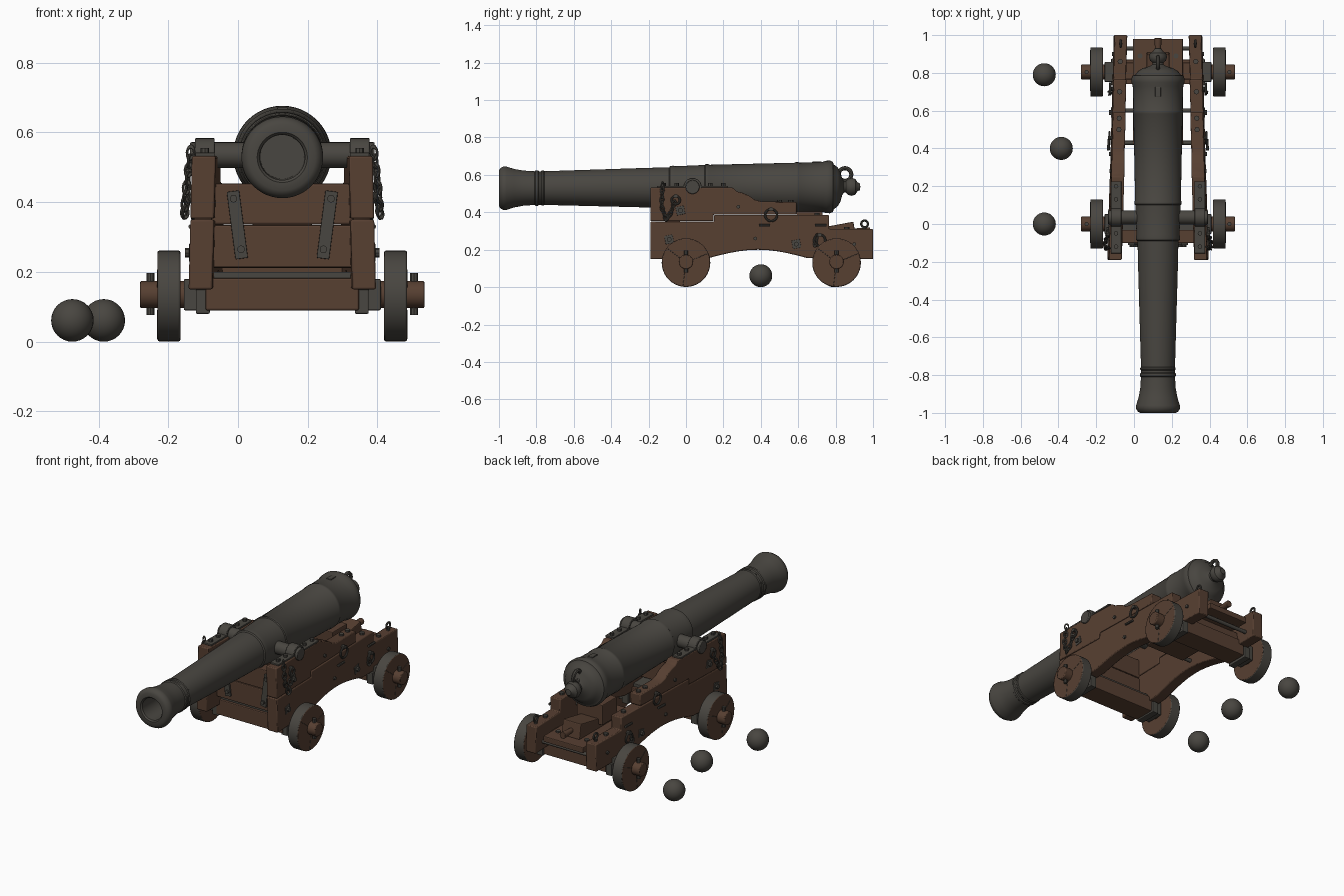
import bpy, bmesh, math
from mathutils import Vector, Matrix

if "Cube" in bpy.data.objects:
    bpy.data.objects.remove(bpy.data.objects["Cube"])

CX, CZ = 0.127, 0.535          # barrel axis


def mat(name, c):
    m = bpy.data.materials.new(name)
    m.diffuse_color = (*c, 1)
    m.use_nodes = True
    m.node_tree.nodes["Principled BSDF"].inputs["Base Color"].default_value = m.diffuse_color
    return m


WOOD = mat("brown wood", (0.095, 0.05, 0.031))
IRON = mat("dark iron", (0.066, 0.061, 0.052))


def finish(bm, name, m, smooth=True, bevel=0):
    bmesh.ops.recalc_face_normals(bm, faces=bm.faces)
    me = bpy.data.meshes.new(name)
    bm.to_mesh(me)
    bm.free()
    ob = bpy.data.objects.new(name, me)
    bpy.context.collection.objects.link(ob)
    me.materials.append(m)
    if bevel:
        b = ob.modifiers.new("bevel", 'BEVEL')
        b.width, b.segments = bevel, 2
        b.limit_method = 'ANGLE'
    if smooth:
        bpy.ops.object.select_all(action='DESELECT')
        ob.select_set(True)
        bpy.context.view_layer.objects.active = ob
        bpy.ops.object.shade_smooth_by_angle(angle=math.radians(35))
    return ob


def box(name, c, s, m, bevel=0.005, rot=None):
    bm = bmesh.new()
    bmesh.ops.create_cube(bm, size=1)
    M = Matrix.Translation(c) @ (rot or Matrix()) @ Matrix.Diagonal((*s, 1))
    bm.transform(M)
    return finish(bm, name, m, False, bevel)


def rod(name, a, b, r, m, seg=20, bevel=0, r2=None):
    a, b = Vector(a), Vector(b)
    bm = bmesh.new()
    bmesh.ops.create_cone(bm, cap_ends=True, segments=seg, radius1=r,
                          radius2=r if r2 is None else r2, depth=(b - a).length)
    q = Vector((0, 0, 1)).rotation_difference(b - a)
    bm.transform(Matrix.Translation((a + b) / 2) @ q.to_matrix().to_4x4())
    return finish(bm, name, m, True, bevel)


def lathe(name, prof, m, seg=48):
    # profile of (y, radius) spun about the barrel axis, which dips slightly forward
    bm = bmesh.new()
    vs = [bm.verts.new((r, y, 0)) for y, r in prof]
    es = [bm.edges.new(p) for p in zip(vs, vs[1:])]
    bmesh.ops.spin(bm, geom=vs + es, axis=(0, 1, 0), cent=(0, 0, 0),
                   angle=2 * math.pi, steps=seg)
    bmesh.ops.remove_doubles(bm, verts=bm.verts, dist=1e-5)
    for v in bm.verts:
        v.co += Vector((CX, 0, CZ + 0.004 * (v.co.y - 0.6)))
    return finish(bm, name, m)


def torus(name, c, R, r, m, axis='X', stretch=1.0, seg=18, twist=None):
    bm = bmesh.new()
    bv = bm.verts
    ring = [[bv.new(((R + r * math.cos(q)) * math.cos(p),
                     (R + r * math.cos(q)) * math.sin(p) * stretch, r * math.sin(q)))
             for q in (2 * math.pi * j / 8 for j in range(8))]
            for p in (2 * math.pi * i / seg for i in range(seg))]
    for i in range(seg):
        for j in range(8):
            k, l = (i + 1) % seg, (j + 1) % 8
            bm.faces.new((ring[i][j], ring[k][j], ring[k][l], ring[i][l]))
    rot = {'X': Matrix.Rotation(math.pi / 2, 4, 'Y'),
           'Y': Matrix.Rotation(math.pi / 2, 4, 'X'), 'Z': Matrix()}[axis]
    bm.transform(Matrix.Translation(c) @ (twist if twist is not None else rot))
    return finish(bm, name, m)


def off(y, z):                 # cheek centre distance from the middle plane
    return 0.231 - 0.029 * (y + 0.19) - 0.025 * (z - 0.3)


def P(s, y, z, out=0.0):       # point on a cheek, out = beyond its outer face
    return (CX + s * (off(y, z) + 0.034 + out), y, z)


def plank(name, prof, s, t=0.034):
    bm = bmesh.new()
    a, b = [[bm.verts.new((CX + s * (off(y, z) + d), y, z)) for y, z in prof] for d in (-t, t)]
    bm.faces.new(a)
    bm.faces.new(b[::-1])
    n = len(a)
    for i in range(n):
        bm.faces.new((a[i], a[(i + 1) % n], b[(i + 1) % n], b[i]))
    return finish(bm, name, WOOD, True, 0.005)


def chain(name, pts):
    # oval links alternating a quarter turn along a path
    pts = [Vector(p) for p in pts]
    i = 0
    for a, b in zip(pts, pts[1:]):
        n = max(1, round((b - a).length / 0.027))
        q = Vector((0, 1, 0)).rotation_difference(b - a).to_matrix().to_4x4()
        for k in range(n):
            tw = q @ Matrix.Rotation(math.pi / 2 * (i % 2) + 0.5, 4, 'Y')
            torus(name, a.lerp(b, (k + 0.5) / n), 0.011, 0.004, IRON, stretch=1.6, seg=12, twist=tw)
            i += 1


# barrel with bore, rings and breech knob
lathe("barrel", [(-0.7, 0), (-0.7, 0.063), (-0.992, 0.065), (-1, 0.072), (-1, 0.095), (-0.992, 0.108),
                 (-0.975, 0.117), (-0.96, 0.116), (-0.92, 0.103), (-0.87, 0.094), (-0.81, 0.09),
                 (-0.805, 0.095), (-0.792, 0.095), (-0.787, 0.09), (-0.775, 0.09), (-0.77, 0.094),
                 (-0.762, 0.094), (-0.757, 0.09), (-0.2, 0.106), (-0.09, 0.108), (-0.085, 0.115),
                 (-0.07, 0.117), (-0.055, 0.114), (0.1, 0.12), (0.105, 0.124), (0.12, 0.124),
                 (0.125, 0.121), (0.58, 0.13), (0.585, 0.133), (0.6, 0.133), (0.605, 0.13),
                 (0.7, 0.132), (0.73, 0.134), (0.75, 0.14), (0.77, 0.141), (0.785, 0.134), (0.79, 0.12),
                 (0.81, 0.105), (0.825, 0.08), (0.835, 0.045), (0.845, 0.03), (0.855, 0.03), (0.865, 0.042),
                 (0.885, 0.048), (0.905, 0.042), (0.917, 0.024), (0.93, 0.018), (0.932, 0)], IRON)
torus("breech_ring", (CX, 0.85, 0.602), 0.034, 0.011, IRON, 'X', seg=24)
rod("trunnions", (CX - 0.265, 0.035, CZ), (CX + 0.265, 0.035, CZ), 0.037, IRON, 28, 0.004)
box("vent_patch", (CX, 0.7, 0.668), (0.03, 0.05, 0.008), IRON, 0.002)

arch = [(0.12 + 0.53 * i / 10, 0.155 + 0.045 * math.sin(math.pi * i / 10)) for i in range(11)]
lower = [(-0.19, 0.15)] + arch + [(1, 0.15), (1, 0.31), (0.765, 0.31), (0.765, 0.385),
                                  (0.15, 0.385), (0.15, 0.35), (-0.19, 0.35)]
upper = [(-0.19, 0.353), (0.147, 0.353), (0.147, 0.388), (0.59, 0.388), (0.59, 0.455), (0.4, 0.458),
         (0.365, 0.468), (0.335, 0.49), (0.3, 0.505), (0.27, 0.512), (0.25, 0.532), (-0.19, 0.532)]

for s in (-1, 1):
    # stepped side cheeks
    plank("cheek_lower", lower, s)
    plank("cheek_upper", upper, s)
    # trunnion cap strap with end plates and bolts
    xc = CX + s * 0.222
    box("cap_plate", (xc, 0.035, 0.537), (0.056, 0.38, 0.01), IRON, 0.002)
    rod("cap_arch", (xc - 0.028, 0.035, CZ), (xc + 0.028, 0.035, CZ), 0.049, IRON, 24, 0.003)
    for y in (-0.12, -0.05, 0.13, 0.2):
        rod("cap_bolt", (xc, y, 0.53), (xc, y, 0.556), 0.012, IRON, 8)
    # wheels: wooden faces, iron tread
    for y in (0, 0.805):
        w = rod("wheel", (CX + s * 0.292, y, 0.131), (CX + s * 0.358, y, 0.131), 0.13, WOOD, 40, 0.005)
        w.data.materials.append(IRON)
        for f in w.data.polygons:
            f.material_index = int(abs(f.normal.x) < 0.7)
        for k in range(3):
            d = Vector((0, math.cos(k * 2.09 + 0.4), math.sin(k * 2.09 + 0.4)))
            h = Vector((CX + s * 0.358, y, 0.131))
            rod("wheel_seam", h + d * 0.04, h + d * 0.125, 0.0012, IRON, 6)
        rod("axle_end", (CX + s * 0.25, y, 0.135), (CX + s * 0.408, y, 0.135), 0.039, WOOD, 24, 0.005)
        rod("linch_pin", (CX + s * 0.378, y, 0.077), (CX + s * 0.378, y, 0.197), 0.011, IRON, 8)
        box("axle_bracket", (CX + s * 0.25, y, 0.135), (0.065, 0.105, 0.09), IRON, 0.004)
        box("axle_clamp", (CX + s * 0.228, y, 0.115), (0.04, 0.14, 0.07), IRON, 0.004)
    # bolt plates and bolt heads
    for y, z in ((-0.03, 0.41), (-0.09, 0.255), (0.59, 0.23)):
        box("bolt_plate", P(s, y, z), (0.008, 0.045, 0.045), IRON, 0.002,
            Matrix.Rotation(0.2, 4, 'X'))
        rod("bolt_head", P(s, y, z), P(s, y, z, 0.016), 0.013, IRON, 8)
    for y, z in ((0.37, 0.26), (0.9, 0.23), (0.28, 0.43)):
        rod("bolt_head", P(s, y, z, -0.005), P(s, y, z, 0.009), 0.01, IRON, 8)
    # tackle rings
    for y, z, r in ((0.455, 0.385, 0.032), (0.715, 0.25, 0.03), (-0.055, 0.465, 0.022)):
        torus("tackle_ring", P(s, y, z, 0.012), r, 0.006, IRON)
        rod("ring_eye", P(s, y, z + r, -0.01), P(s, y, z + r, 0.02), 0.011, IRON, 10)
    # chains holding the cap keys
    chain("key_chain", [P(s, -0.125, 0.555, 0.005), P(s, -0.13, 0.43, 0.016), P(s, -0.105, 0.36, 0.02),
                        P(s, -0.08, 0.4, 0.016), P(s, -0.06, 0.46, 0.012)])
    chain("rear_chain", [P(s, 0.7, 0.28, 0.012), P(s, 0.69, 0.22, 0.016)])
    for y in (0.42, 0.72):
        rod("toggle_key", P(s, y + 0.03, 0.33, 0.015), P(s, y - 0.03, 0.33, 0.015), 0.007, IRON, 8)
    # iron corner plates, step bolts and upright eye on the cheek tops
    for y, z in ((0.5, 0.456), (0.56, 0.456), (0.7, 0.387), (0.86, 0.312)):
        rod("step_bolt", (CX + s * off(y, z), y, z - 0.01), (CX + s * off(y, z), y, z + 0.01), 0.014, IRON, 8)
    xe = CX + s * off(0.955, 0.3)
    rod("eye_stem", (xe, 0.955, 0.3), (xe, 0.955, 0.325), 0.01, IRON, 10)
    torus("eye_ring", (xe, 0.955, 0.338), 0.018, 0.006, IRON, 'X')
    # slanted straps on the front transom
    box("transom_strap", (CX + s * 0.129, -0.106, 0.335), (0.036, 0.012, 0.195), IRON, 0.002,
        Matrix.Rotation(s * 0.13, 4, 'Y'))
    for dx, z in ((0.14, 0.41), (0.118, 0.265)):
        rod("strap_bolt", (CX + s * dx, -0.105, z), (CX + s * dx, -0.122, z), 0.011, IRON, 10)

# cross timbers
box("transom_upper", (CX, -0.066, 0.395), (0.41, 0.07, 0.117), WOOD)
box("transom_lower", (CX, -0.066, 0.273), (0.42, 0.07, 0.122), WOOD)
box("front_axle", (CX, -0.01, 0.136), (0.44, 0.13, 0.092), WOOD)
box("front_axle_plate", (CX, -0.01, 0.19), (0.4, 0.1, 0.02), IRON, 0.003)
box("rear_axle", (CX, 0.805, 0.136), (0.41, 0.13, 0.092), WOOD)
box("rear_transom", (CX, 0.81, 0.205), (0.37, 0.09, 0.05), WOOD)
box("bed_plank", (CX, 0.7, 0.243), (0.265, 0.56, 0.035), WOOD)
for y, z in ((0.6, 0.3), (0.43, 0.24), (0.93, 0.2)):
    w = off(y, z) + 0.03
    rod("tie_rod", (CX - w, y, z), (CX + w, y, z), 0.011, IRON, 12)

# elevating wedge with handle
bm = bmesh.new()
side = [(0.55, 0.26), (0.91, 0.26), (0.895, 0.35), (0.55, 0.285)]
a, b = [[bm.verts.new((CX + d, y, z)) for y, z in side] for d in (-0.06, 0.06)]
bm.faces.new(a)
bm.faces.new(b[::-1])
for i in range(4):
    bm.faces.new((a[i], a[(i + 1) % 4], b[(i + 1) % 4], b[i]))
finish(bm, "elevating_wedge", WOOD, False, 0.005)
box("breech_support", (CX, 0.66, 0.345), (0.17, 0.14, 0.12), WOOD)
rod("wedge_handle", (CX, 0.89, 0.3), (CX, 0.985, 0.3), 0.013, WOOD, 16, 0.003, 0.02)
for x in (-0.095, 0.095):
    rod("bed_bolt", (CX + x, 0.89, 0.255), (CX + x, 0.89, 0.268), 0.014, IRON, 8)

# cannonballs
for x, y in ((-0.475, 0.79), (-0.385, 0.4), (-0.475, 0)):
    bm = bmesh.new()
    bmesh.ops.create_uvsphere(bm, u_segments=28, v_segments=16, radius=0.061)
    bm.transform(Matrix.Translation((x, y, 0.061)))
    finish(bm, "cannonball", IRON)
